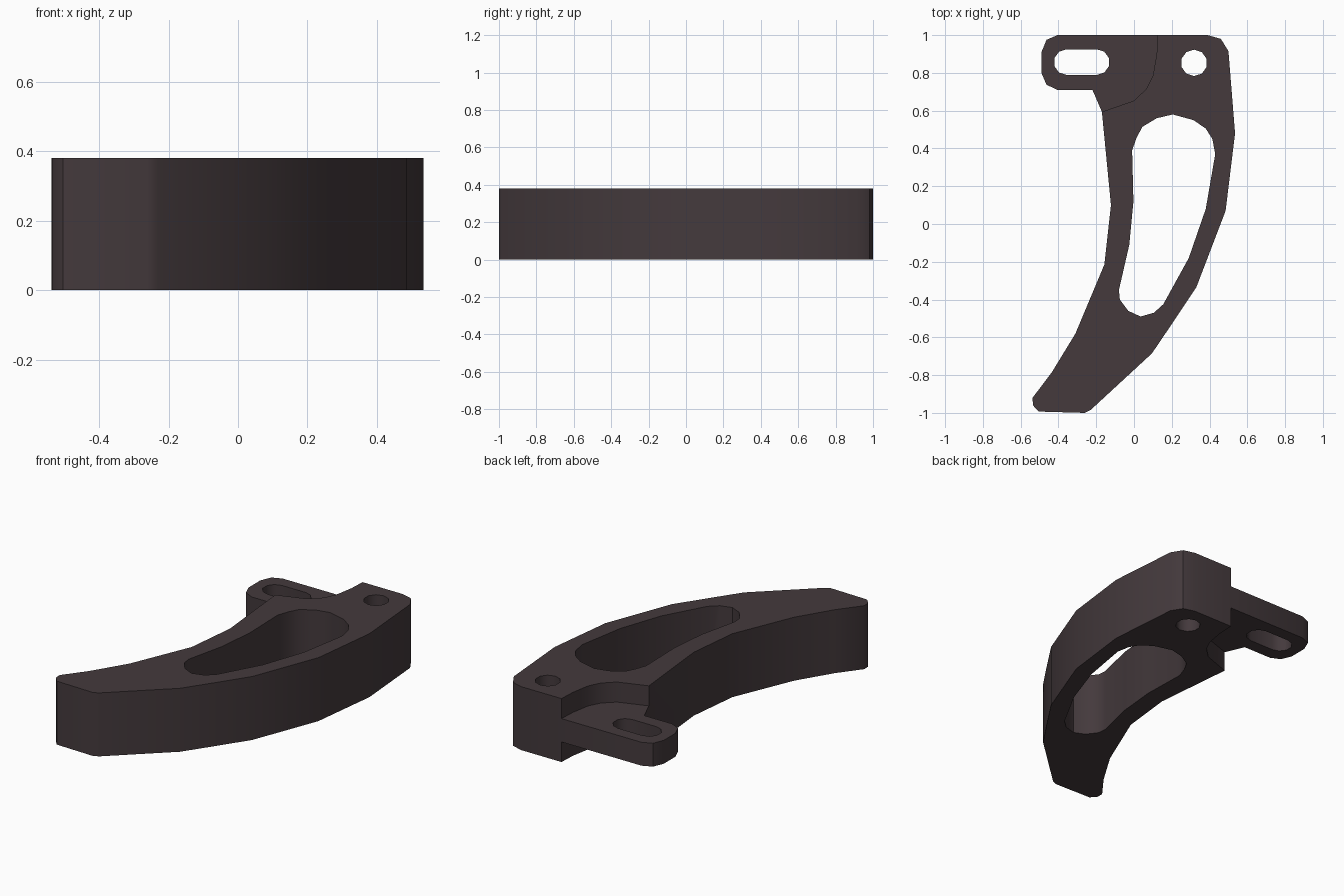
import bpy, bmesh, math

if "Cube" in bpy.data.objects:
    bpy.data.objects.remove(bpy.data.objects["Cube"])


def prism(name, pts, z0, z1):
    """Extrude a closed 2D profile from z0 to z1."""
    bm = bmesh.new()
    face = bm.faces.new([bm.verts.new((x, y, z0)) for x, y in pts])
    top = bmesh.ops.extrude_face_region(bm, geom=[face])["geom"]
    bmesh.ops.translate(bm, vec=(0, 0, z1 - z0),
                        verts=[v for v in top if isinstance(v, bmesh.types.BMVert)])
    bmesh.ops.recalc_face_normals(bm, faces=bm.faces[:])
    mesh = bpy.data.meshes.new(name)
    bm.to_mesh(mesh)
    bm.free()
    obj = bpy.data.objects.new(name, mesh)
    bpy.context.collection.objects.link(obj)
    return obj


def arc(cx, cy, r, a0, a1, n):
    return [(cx + r * math.cos(math.radians(a0 + (a1 - a0) * i / n)),
             cy + r * math.sin(math.radians(a0 + (a1 - a0) * i / n))) for i in range(n + 1)]


H = 0.38
TAB_LOW, TAB_HIGH = 0.12, 0.26

# Curved lever outline, including the slotted tab
outline = [(-0.405, 1), (0.39, 1), (0.46, 0.98), (0.5, 0.915), (0.535, 0.48),
           (0.485, 0.07), (0.33, -0.335), (0.2, -0.53), (0.095, -0.685),
           (-0.23, -0.985), (-0.26, -1), (-0.505, -0.993), (-0.535, -0.96),
           (-0.537, -0.92), (-0.435, -0.785), (-0.31, -0.58), (-0.157, -0.215),
           (-0.122, 0.1), (-0.17, 0.594), (-0.22, 0.71), (-0.405, 0.71),
           (-0.463, 0.737), (-0.49, 0.8), (-0.49, 0.91), (-0.463, 0.975)]
lever = prism("lever_body", outline, 0, H)

# Large teardrop window
window = [(0.205, 0.58), (0.315, 0.55), (0.38, 0.505), (0.415, 0.45), (0.43, 0.37),
          (0.38, 0.08), (0.29, -0.18), (0.155, -0.425), (0.105, -0.47), (0.035, -0.49),
          (-0.03, -0.46), (-0.075, -0.4), (-0.08, -0.35), (-0.025, -0.11), (-0.003, 0.12),
          (-0.01, 0.39), (0.015, 0.46), (0.045, 0.515), (0.12, 0.56)]

# Pivot hole and tab slot
pivot = arc(0.318, 0.853, 0.07, 18, 342, 9)
slot = arc(-0.197, 0.857, 0.068, -90, 90, 5) + arc(-0.357, 0.857, 0.068, 90, 270, 5)

# Curved clearance above and below the tab
clearance = [(0.125, 1.1), (0.125, 1), (0.12, 0.9), (0.1, 0.785), (0.065, 0.715),
             (0, 0.653), (-0.17, 0.594), (-0.7, 0.42), (-0.7, 1.1)]

cutters = [prism("window_cutter", window, -0.1, H + 0.1),
           prism("pivot_cutter", pivot, -0.1, H + 0.1),
           prism("slot_cutter", slot, -0.1, H + 0.1),
           prism("upper_clearance_cutter", clearance, TAB_HIGH, H + 0.1),
           prism("lower_clearance_cutter", clearance, -0.1, TAB_LOW)]

bpy.context.view_layer.objects.active = lever
lever.select_set(True)
for c in cutters:
    c.hide_render = True
    mod = lever.modifiers.new(c.name, "BOOLEAN")
    mod.operation = "DIFFERENCE"
    mod.solver = "EXACT"
    mod.object = c
    bpy.ops.object.modifier_apply(modifier=mod.name)
for c in cutters:
    bpy.data.objects.remove(c, do_unlink=True)

# Dark plastic finish
mat = bpy.data.materials.new("dark_plastic")
mat.diffuse_color = (0.058, 0.042, 0.046, 1)
mat.use_nodes = True
mat.node_tree.nodes["Principled BSDF"].inputs["Base Color"].default_value = mat.diffuse_color
lever.data.materials.clear()
lever.data.materials.append(mat)
bpy.ops.object.shade_smooth_by_angle(angle=math.radians(40))
